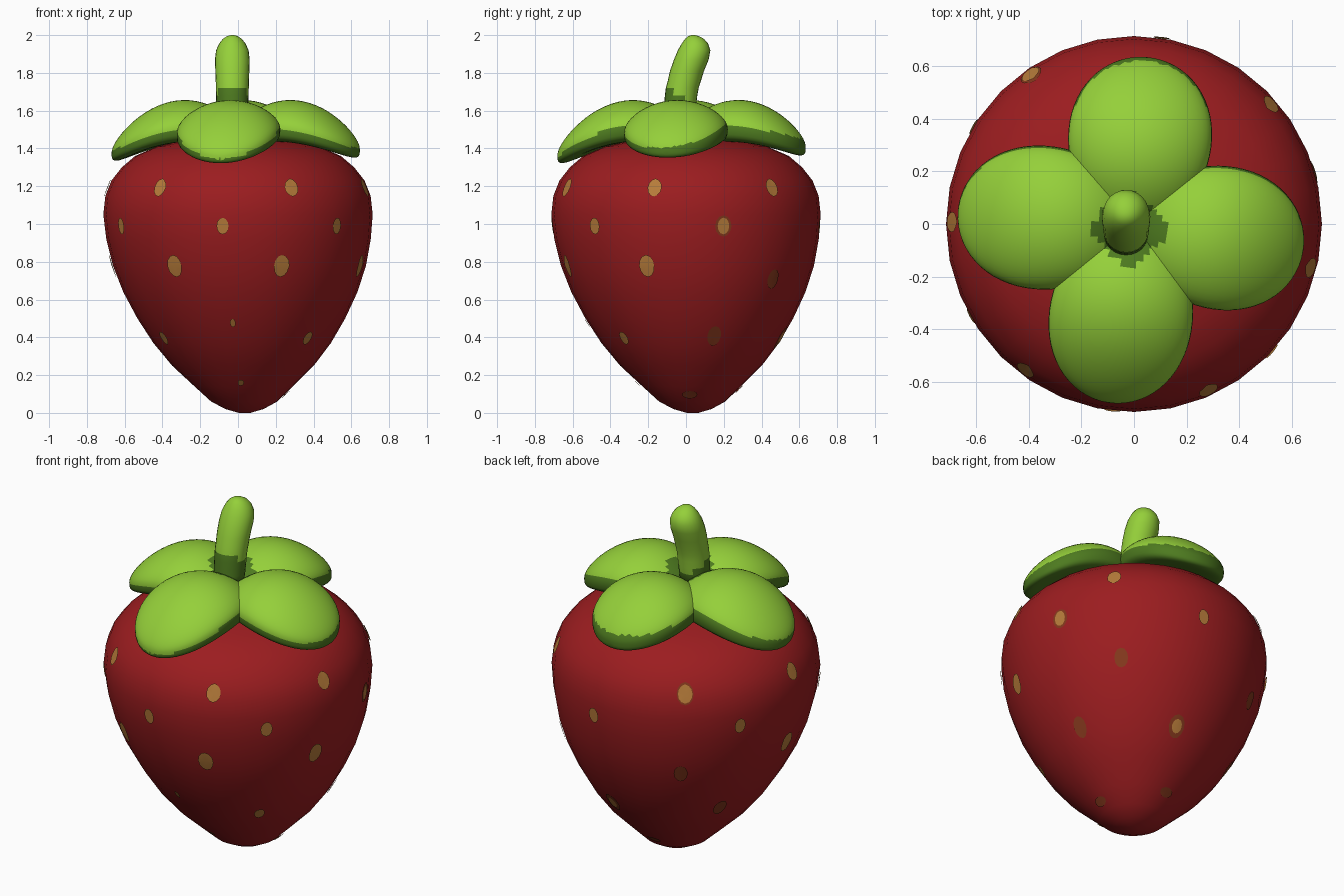
import bpy, bmesh
from math import sin, cos, tau, radians
from mathutils import Vector
from mathutils.bvhtree import BVHTree

if "Cube" in bpy.data.objects:
    bpy.data.objects.remove(bpy.data.objects["Cube"])


def material(name, rgb):
    m = bpy.data.materials.new(name)
    m.use_nodes = True
    m.diffuse_color = (*rgb, 1)
    bsdf = next(n for n in m.node_tree.nodes if n.type == 'BSDF_PRINCIPLED')
    bsdf.inputs["Base Color"].default_value = (*rgb, 1)
    bsdf.inputs["Roughness"].default_value = 0.8
    return m


red = material("berry red", (0.33, 0.012, 0.014))
light_green = material("leaf green", (0.3, 0.63, 0.042))
dark_green = material("dark leaf green", (0.075, 0.195, 0.014))
gold = material("seed gold", (0.47, 0.2, 0.042))
brown = material("seed brown", (0.23, 0.04, 0.012))


def finish(name, bm, *mats):
    bm.normal_update()
    mesh = bpy.data.meshes.new(name)
    bm.to_mesh(mesh)
    for m in mats:
        mesh.materials.append(m)
    for p in mesh.polygons:
        p.use_smooth = True
    ob = bpy.data.objects.new(name, mesh)
    bpy.context.collection.objects.link(ob)
    return ob


def loft(rings, sides):
    """Skin horizontal circles given as (centre x, centre y, z, radius)."""
    bm = bmesh.new()
    loops = []
    for cx, cy, z, r in rings:
        loops.append([bm.verts.new((cx + r * cos(tau * i / sides),
                                    cy + r * sin(tau * i / sides), z))
                      for i in range(sides)])
    for lo, hi in zip(loops, loops[1:]):
        for i in range(sides):
            j = (i + 1) % sides
            bm.faces.new((lo[i], lo[j], hi[j], hi[i]))
    bm.faces.new(loops[0][::-1])
    bm.faces.new(loops[-1])
    bm.normal_update()
    return bm


# Berry body: rounded shoulders tapering to a blunt, slightly offset tip
profile = [(0.0, 0.03), (0.02, 0.1), (0.06, 0.175), (0.14, 0.26), (0.25, 0.375),
           (0.37, 0.47), (0.5, 0.55), (0.64, 0.62), (0.78, 0.67), (0.92, 0.7),
           (1.05, 0.713), (1.15, 0.702), (1.23, 0.67), (1.3, 0.615), (1.36, 0.545),
           (1.41, 0.43), (1.45, 0.25), (1.47, 0.05)]
body = loft([(0.035 * max(0, 1 - z), 0.035 * max(0, 1 - z), z, r)
             for z, r in profile], 32)
surface = BVHTree.FromBMesh(body)
finish("berry_body", body, red)


# Seeds: thin plates laid on the body surface
def seed(name, azimuth, z, half_w, half_h, mat, lift):
    bm = bmesh.new()
    start = Vector((0.02, 0.02, z))
    a = radians(azimuth)
    radius = surface.ray_cast(start, Vector((cos(a), sin(a), 0)))[3]

    def on_surface(u, v):
        b = a + u / radius
        hit, n, _, _ = surface.ray_cast(start + Vector((0, 0, v)),
                                        Vector((cos(b), sin(b), 0)))
        return bm.verts.new(hit + n * lift)

    n = 12
    centre = on_surface(0, 0)
    rim = [on_surface(half_w * cos(tau * i / n), half_h * sin(tau * i / n))
           for i in range(n)]
    for i in range(n):
        bm.faces.new((centre, rim[i], rim[(i + 1) % n]))
    finish(name, bm, mat)


# rows: height, half width, half height, azimuths
rows = [(1.19, 0.038, 0.046, (-68, -127, -16, 41, 127, 181)),
        (0.99, 0.032, 0.044, (-150, -98, -45, 15, 83, 151)),
        (0.78, 0.042, 0.058, (-121, -72, -20, 180)),
        (0.4, 0.028, 0.034, (-147, -45, 78)),
        (0.48, 0.015, 0.022, (-95,)),
        (0.165, 0.016, 0.016, (-91,))]
for z, w, h, azimuths in rows:
    for az in azimuths:
        seed("seed", az, z, w, h, gold, 0.008)
for az, z in ((44, 0.71), (125, 0.71), (15, 0.41), (149, 0.43)):
    seed("brown_seed", az, z, 0.037, 0.052, brown, 0.006)
for az, z in ((0, 0.1), (92, 0.13)):
    seed("tip_seed", az, z, 0.04, 0.02, brown, 0.006)
# Brown surrounds behind some of the gold seeds
for az, z in ((78, 0.4), (127, 1.19), (15, 0.99)):
    seed("seed_surround", az, z, 0.045, 0.056, brown, 0.005)


# Leaves: plump, blunt-edged ellipsoids, arched along and across, dark beneath
def leaf(name, azimuth, length):
    bm = bmesh.new()
    bmesh.ops.create_uvsphere(bm, u_segments=48, v_segments=32, radius=1)
    a = radians(azimuth)
    for vert in bm.verts:
        across, up, along = vert.co.x, vert.co.y, vert.co.z
        r = -0.02 + (length + 0.02) * (1 + along) / 2
        v = across * 0.272 * (1 + 0.08 * along)
        puff = 0.1 * up ** 0.8 if up > 0 else -0.12 * (-up) ** 0.7
        z = 1.557 - 1.15 * (r - 0.27) ** 2 - 0.8 * v * v + puff
        vert.co = (r * cos(a) - v * sin(a), r * sin(a) + v * cos(a), z)
    bm.normal_update()
    for f in bm.faces:
        c = f.calc_center_median()
        underside = f.normal.z - 0.3 * f.normal.y < 0.22
        near_stem = abs(c.x + 0.02) / 0.17 + abs(c.y + 0.02) / 0.16 < 1
        f.material_index = int(underside or near_stem)
    finish(name, bm, light_green, dark_green)


leaf("back_leaf", 86, 0.635)
leaf("right_leaf", 176, 0.67)
leaf("front_leaf", 262, 0.685)
leaf("left_leaf", 351, 0.65)

# Stem: leans back, rounded top, dark foot
stem = loft([(-0.03, y, z, r) for y, z, r in
             ((-0.05, 1.5, 0.08), (-0.035, 1.6, 0.084), (-0.03, 1.64, 0.085),
              (-0.026, 1.68, 0.086), (-0.02, 1.72, 0.087), (-0.008, 1.76, 0.088),
              (0.005, 1.81, 0.09), (0.028, 1.87, 0.092), (0.043, 1.92, 0.086),
              (0.047, 1.955, 0.07), (0.045, 1.98, 0.05), (0.04, 1.995, 0.028),
              (0.038, 2.0, 0.008))], 24)
for f in stem.faces:
    c = f.calc_center_median()
    f.material_index = int(c.z + 0.8 * c.y < 1.65)
finish("stem", stem, light_green, dark_green)
